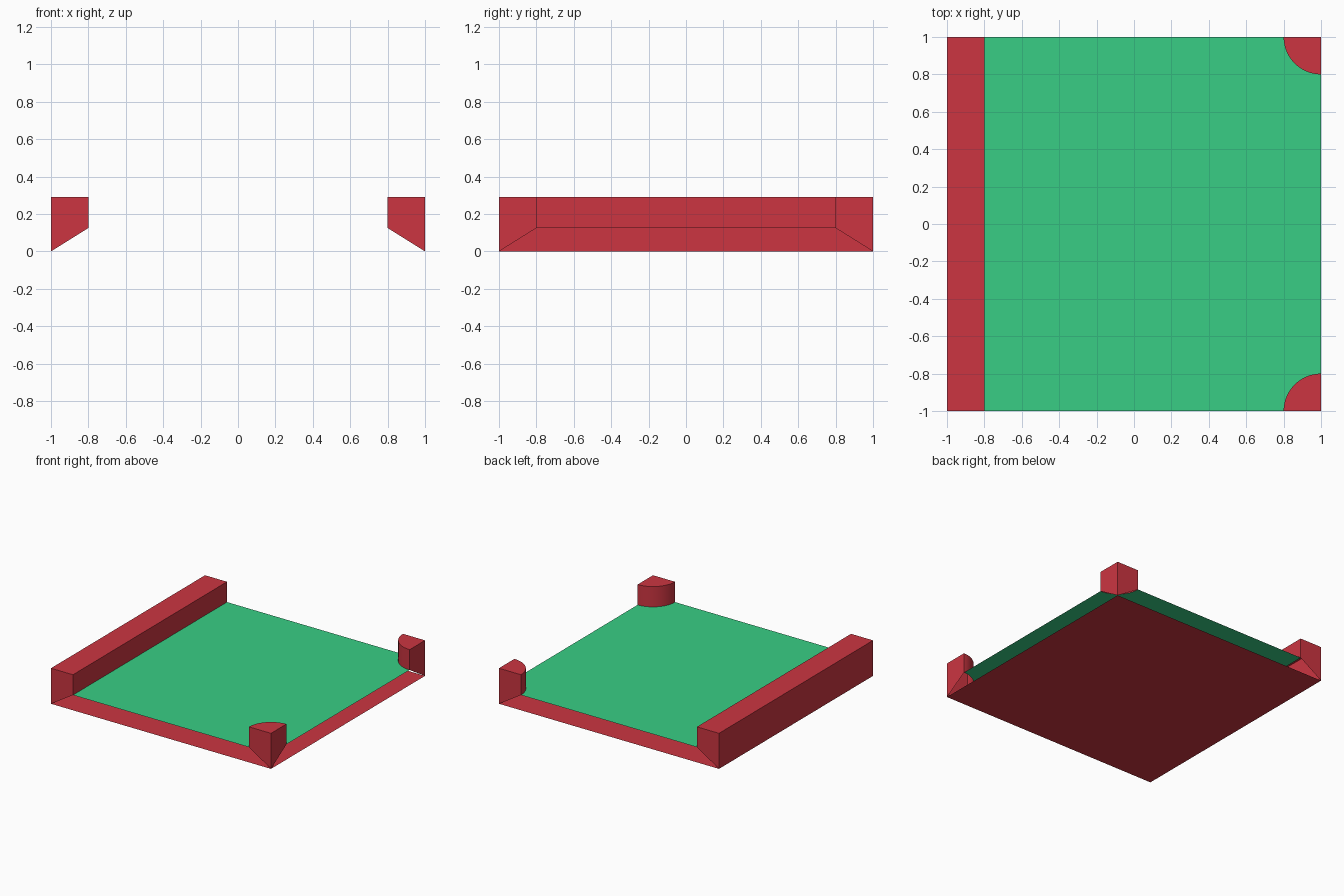
import bpy, bmesh, math

cube = bpy.data.objects.get("Cube")
if cube:
    bpy.data.objects.remove(cube, do_unlink=True)

FLOOR, TOP = 0.125, 0.292   # heights of the floor and of the raised parts
W = 0.2                     # rim width and corner radius
IN = 1 - W
SEGMENTS = 20


def material(name, color):
    mat = bpy.data.materials.new(name)
    mat.diffuse_color = color
    mat.use_nodes = True
    mat.node_tree.nodes["Principled BSDF"].inputs["Base Color"].default_value = color
    return mat


def build(name, polygons, mat):
    """Make an open shell from a few polygons, welding shared corners."""
    bm = bmesh.new()
    for poly in polygons:
        bm.faces.new([bm.verts.new(p) for p in poly])
    bmesh.ops.remove_doubles(bm, verts=bm.verts, dist=0.0001)
    mesh = bpy.data.meshes.new(name)
    bm.to_mesh(mesh)
    bm.free()
    mesh.materials.append(mat)
    obj = bpy.data.objects.new(name, mesh)
    bpy.context.collection.objects.link(obj)
    return obj


def at(points, z):
    return [(x, y, z) for x, y in points]


def wall(a, b, za=FLOOR, zb=FLOOR):
    """Upright panel from a to b whose lower edge runs from za to zb."""
    return [(*a, za), (*b, zb), (*b, TOP), (*a, TOP)]


red = material("red", (0.604, 0.036, 0.053, 1))
green = material("green", (0.04, 0.617, 0.235, 1))

# Quarter-round outline at the front corner
angles = [math.pi / 2 * (1 + i / SEGMENTS) for i in range(SEGMENTS + 1)]
arc = [(1 + W * math.cos(a), -1 + W * math.sin(a)) for a in angles]

# Base sheet, facing down
build("base", [at([(-1, -1), (-1, 1), (1, 1), (1, -1)], 0)], red)

# Floor sheet, cut around the bar and the corner posts
outline = [(-IN, -1)] + arc[::-1] + [(x, -y) for x, y in arc] + [(-IN, 1)]
build("floor", [at(outline, FLOOR)], green)

# Side bar, open underneath, with its outer wall reaching the base
build("side_bar", [
    at([(-1, -1), (-IN, -1), (-IN, 1), (-1, 1)], TOP),
    wall((-IN, -1), (-IN, 1)),
    wall((-1, 1), (-1, -1), 0, 0),
    wall((-1, -1), (-IN, -1), 0, FLOOR),
    wall((-IN, 1), (-1, 1), FLOOR, 0),
], red)

# Corner posts, mirrored front to back
posts = build("corner_posts", [
    at([(1, -1)] + arc, TOP),
    wall((1, -1), (1, -IN), 0, FLOOR),
    wall((IN, -1), (1, -1), FLOOR, 0),
] + [wall(p, q) for p, q in zip(arc, arc[1:])], red)
mirror = posts.modifiers.new("front_to_back", 'MIRROR')
mirror.use_axis = (False, True, False)

# Smooth the rounded walls only
bpy.ops.object.select_all(action='DESELECT')
posts.select_set(True)
bpy.context.view_layer.objects.active = posts
bpy.ops.object.shade_smooth_by_angle(angle=math.radians(30))
